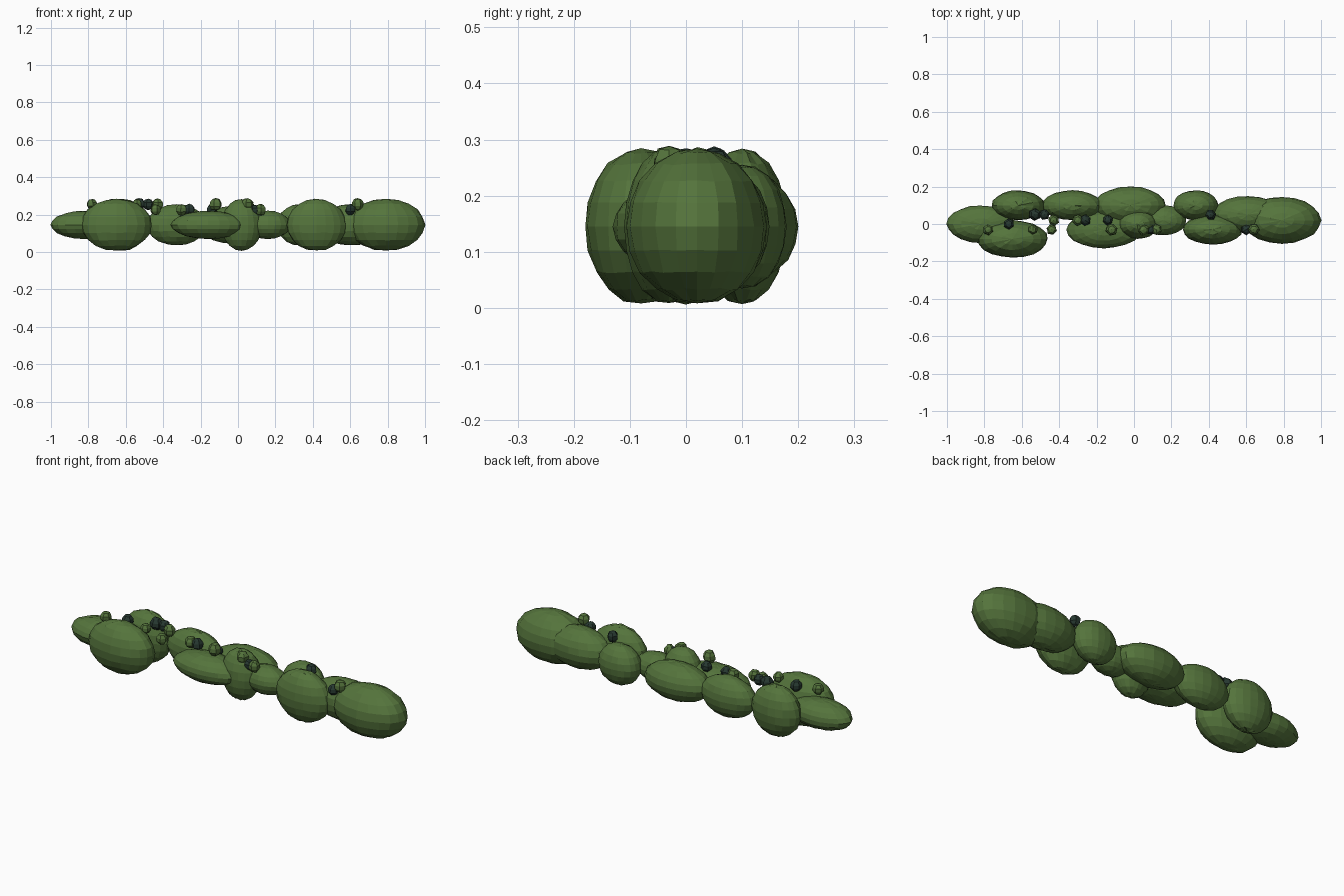
import bpy
import random
from mathutils import Matrix, Vector

cube = bpy.data.objects.get("Cube")
if cube:
    bpy.data.objects.remove(cube, do_unlink=True)
random.seed(4)

# Shared half sizes, rows and heights
middle_height = 0.145
low, medium, tall = 0.075, 0.11, 0.138
narrow, broad, widest = 0.08, 0.1, 0.125
back_row, inner_row, centre_row, front_row = 0.1, 0.05, 0.02, -0.03
bud_low, bud_high = 0.225, 0.255


def make_material(name, red, green, blue):
    material = bpy.data.materials.new(name)
    colour = (red, green, blue, 1)
    material.use_nodes = True
    material.diffuse_color = colour
    shader = material.node_tree.nodes["Principled BSDF"]
    shader.inputs["Base Color"].default_value = colour
    return material


def add_blob(name, centre, radii, material, segments, rings, unevenness):
    """Add a flat-shaded ellipsoid with a slightly uneven surface."""
    bpy.ops.mesh.primitive_uv_sphere_add(
        segments=segments, ring_count=rings, radius=1, location=centre)
    blob = bpy.context.object
    blob.name = name
    blob.data.transform(Matrix.Diagonal(Vector(radii)).to_4x4())
    for vertex in blob.data.vertices:
        vertex.co *= random.uniform(1 - unevenness, 1 + unevenness)
    blob.data.materials.append(material)
    return blob


def add_clump(name, x, y, length, width, height):
    """Add one large rounded part of the bush."""
    add_blob(name, (x, y, middle_height), (length, width, height),
             leaf_green, segments=20, rings=10, unevenness=0.02)


def add_buds(name, material, y, z, *positions):
    """Add a row of small knobs that rest on the clumps."""
    for x in positions:
        size = random.uniform(0.027, 0.034)
        bud = add_blob(name, (x, y, z), (size, size, size),
                       material, segments=6, rings=5, unevenness=0.08)
        bud.rotation_euler.z = random.random()


leaf_green = make_material("leaf_green", 0.09, 0.175, 0.045)
dark_green = make_material("dark_green", 0.02, 0.04, 0.03)

# Clumps along the model's right half
add_clump("right_end_clump", -0.82, 0, 0.18, broad, low)
add_clump("right_front_clump", -0.65, -narrow, 0.19, broad, tall)
add_clump("right_back_clump", -0.62, back_row, 0.14, narrow, tall)
add_clump("right_inner_clump", -0.33, back_row, 0.16, narrow, medium)

# Clumps in the centre
add_clump("centre_front_clump", -0.16, front_row, 0.2, broad, low)
add_clump("centre_back_clump", -0.02, back_row, 0.19, broad, broad)
add_clump("centre_tall_clump", centre_row, 0, 0.11, narrow, tall)
add_clump("centre_link_clump", 0.16, centre_row, 0.12, narrow, low)

# Clumps along the model's left half
add_clump("left_back_clump", 0.33, back_row, 0.12, narrow, medium)
add_clump("left_front_clump", 0.42, front_row, 0.16, narrow, tall)
add_clump("left_inner_clump", 0.61, inner_row, 0.19, broad, medium)
add_clump("left_end_clump", 0.79, centre_row, 0.21, widest, tall)

# Pale buds and dark berries on top
add_buds("front_high_bud", leaf_green, front_row, bud_high,
         -0.78, -0.54, -0.12, 0.05, 0.41, 0.64)
add_buds("front_low_bud", leaf_green, front_row, bud_low, -0.44, 0.12)
add_buds("back_high_bud", leaf_green, centre_row, bud_high, -0.43)
add_buds("back_low_bud", leaf_green, centre_row, bud_low, -0.3)
add_buds("front_low_berry", dark_green, front_row, bud_low, 0.03, 0.09, 0.6)
add_buds("front_high_berry", dark_green, 0, bud_high, -0.67)
add_buds("back_low_berry", dark_green, centre_row, bud_low, -0.26, -0.14)
add_buds("back_high_berry", dark_green, inner_row, bud_high,
         -0.53, -0.48, 0.41)
